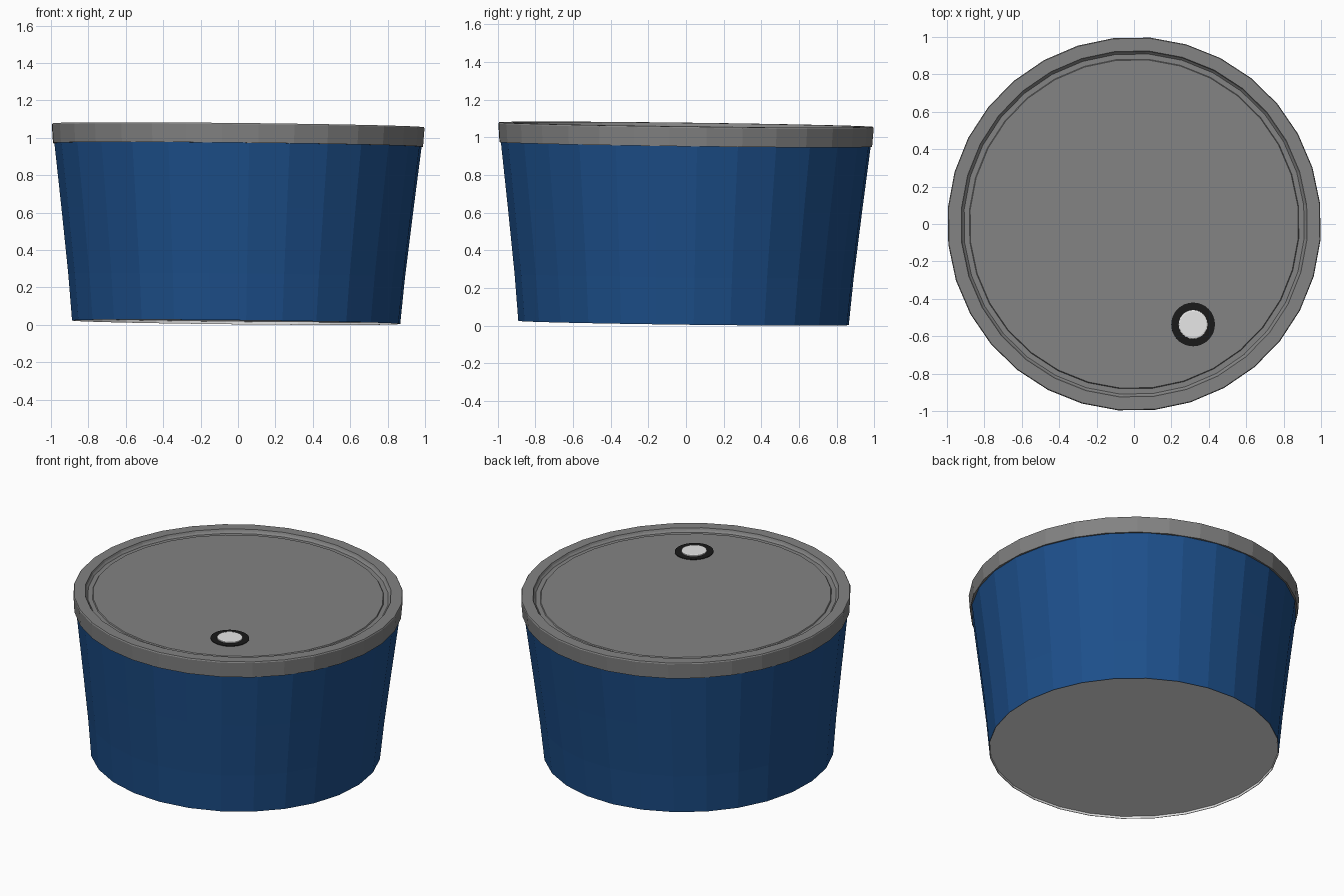
import bpy, bmesh, math
from mathutils import Matrix, Vector

if "Cube" in bpy.data.objects:
    bpy.data.objects.remove(bpy.data.objects["Cube"])

# Slight lean of the whole tub: its axis tips towards +x and +y
AXIS = Vector((0.0105, 0.0125, 1)).normalized()
TILT = Vector((0, 0, 1)).rotation_difference(AXIS).to_matrix().to_4x4()
PLACE = Matrix.Translation((-0.010, -0.013, 0.0142)) @ TILT


def material(name, rgb):
    m = bpy.data.materials.new(name)
    m.diffuse_color = (*rgb, 1)
    m.use_nodes = True
    m.node_tree.nodes["Principled BSDF"].inputs["Base Color"].default_value = m.diffuse_color
    return m


BLUE = material("blue", (0.012, 0.078, 0.255))
GRAY = material("gray", (0.225, 0.225, 0.225))
WHITE = material("white", (0.8, 0.8, 0.8))
BLACK = material("black", (0.010, 0.010, 0.010))


def lathe(name, profile, sides, mat, phase=0.0, centre=(0, 0)):
    """Spin (radius, z) points about an upright axis; radius 0 closes the end with a fan."""
    bm = bmesh.new()
    rings = []
    for r, z in profile:
        if r == 0:
            rings.append([bm.verts.new((*centre, z))] * sides)
        else:
            rings.append([bm.verts.new((centre[0] + r * math.cos(a), centre[1] + r * math.sin(a), z))
                          for a in (math.radians(phase) + math.tau * i / sides for i in range(sides))])
    for a, b in zip(rings, rings[1:]):
        for i in range(sides):
            j = (i + 1) % sides
            bm.faces.new(list(dict.fromkeys((a[i], a[j], b[j], b[i]))))
    me = bpy.data.meshes.new(name)
    bm.to_mesh(me)
    bm.free()
    me.materials.append(mat)
    ob = bpy.data.objects.new(name, me)
    bpy.context.collection.objects.link(ob)
    ob.matrix_world = PLACE
    return ob


# Profiles run counter-clockwise (bottom, outside, top) so faces point outwards
# Tapered container wall
lathe("tub_wall", [(0.879, 0), (0.902, 0.25), (0.942, 0.60), (0.985, 0.96)], 28, BLUE, 3.5)

# White recessed base with its thin inner edge
lathe("base", [(0, 0.014), (0.874, 0.014), (0.875, 0), (0.879, 0)], 28, WHITE, 3.5)

# Lid: skirt, flat rim, groove and sunken top panel
lathe("lid", [(0.975, 0.948), (0.993, 0.948), (1.0, 1.046), (0.996, 1.053),
              (0.928, 1.053), (0.922, 1.040), (0.912, 1.030), (0.884, 1.030),
              (0.880, 1.036), (0, 1.036)], 32, GRAY, 6.3)

# Vent: black ring with a white raised button
VENT = (0.315, -0.537)
lathe("vent_ring", [(0.117, 1.034), (0.117, 1.040), (0.07, 1.040)], 32, BLACK, 0, VENT)
lathe("vent_button", [(0.078, 1.038), (0.077, 1.046), (0.070, 1.048), (0, 1.048)], 24, WHITE, 0, VENT)
